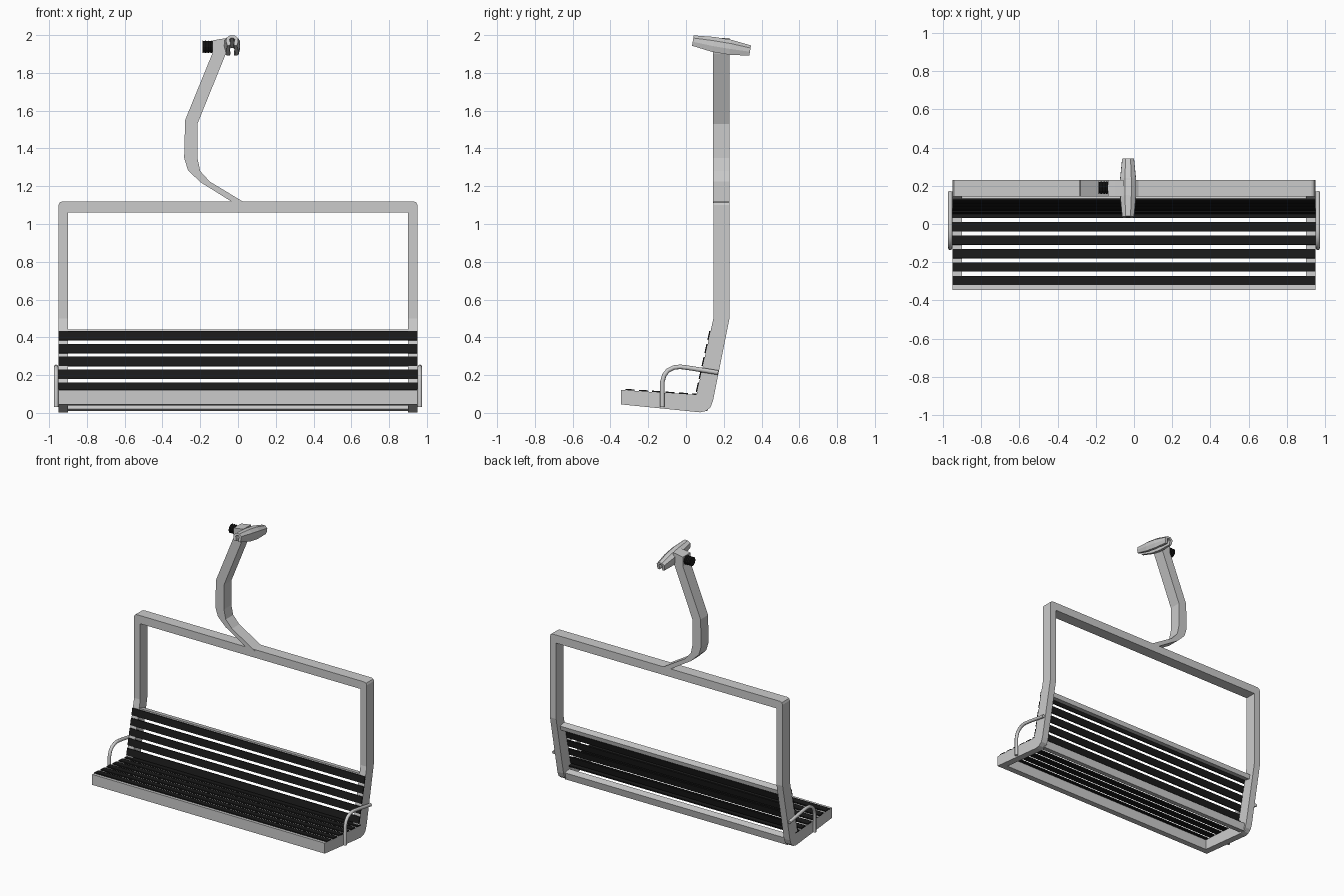
import bpy, bmesh, math
from mathutils import Vector

if "Cube" in bpy.data.objects:
    bpy.data.objects.remove(bpy.data.objects["Cube"])

black = bpy.data.materials.new("black")
black.diffuse_color = (0.01, 0.01, 0.01, 1)
black.use_nodes = True
black.node_tree.nodes["Principled BSDF"].inputs["Base Color"].default_value = black.diffuse_color


def finish(name, bm, mat=None):
    bmesh.ops.recalc_face_normals(bm, faces=bm.faces)
    me = bpy.data.meshes.new(name)
    bm.to_mesh(me)
    bm.free()
    ob = bpy.data.objects.new(name, me)
    bpy.context.collection.objects.link(ob)
    if mat:
        me.materials.append(mat)
    return ob


def loft(name, rings, mat=None):
    """Join equal-length closed rings of points and cap both ends."""
    bm = bmesh.new()
    vs = [[bm.verts.new(p) for p in r] for r in rings]
    n = len(vs[0])
    for a, b in zip(vs, vs[1:]):
        for i in range(n):
            j = (i + 1) % n
            bm.faces.new((a[i], a[j], b[j], b[i]))
    bm.faces.new(vs[0])
    bm.faces.new(vs[-1])
    return finish(name, bm, mat)


def prism_x(name, yz, x0, x1, mat=None):
    return loft(name, [[(x, y, z) for y, z in yz] for x in (x0, x1)], mat)


def prism_y(name, xz, y0, y1):
    return loft(name, [[(x, y, z) for x, z in xz] for y in (y0, y1)])


def bar(name, start, along, width, depth, half, mat=None):
    """Bar across x whose section runs along a direction, depth to its right."""
    s, d = Vector(start), Vector(along).normalized()
    n = Vector((d.y, -d.x))
    sec = [s, s + d * width, s + d * width + n * depth, s + n * depth]
    return prism_x(name, [tuple(p) for p in sec], -half, half, mat)


# L-shaped side frames and bent armrest tubes
side = [(-0.345, 0.045), (0.075, 0.003), (0.105, 0.01), (0.13, 0.03), (0.143, 0.065),
        (0.23, 0.50), (0.145, 0.50), (0.055, 0.095), (-0.345, 0.122)]
arm = [(-0.125, 0.03), (-0.125, 0.165), (-0.115, 0.20), (-0.095, 0.225), (-0.065, 0.24),
       (-0.03, 0.244), (0.03, 0.236), (0.17, 0.213)]
for s, label in ((-1, "left"), (1, "right")):
    prism_x(label + "_side_frame", side, s * 0.90, s * 0.95)
    cu = bpy.data.curves.new(label + "_armrest", 'CURVE')
    cu.dimensions = '3D'
    cu.bevel_depth = 0.012
    cu.bevel_resolution = 2
    cu.use_fill_caps = True
    sp = cu.splines.new('POLY')
    sp.points.add(len(arm) - 1)
    for p, (y, z) in zip(sp.points, arm):
        p.co = (s * 0.963, y, z, 1)
    bpy.context.collection.objects.link(bpy.data.objects.new(label + "_armrest", cu))

# upper hoop: inverted U with eased corners
o = [(0.95, 0.50), (0.95, 1.10), (0.944, 1.114), (0.93, 1.12)]
i = [(0.90, 1.06), (0.90, 0.50)]
outer = o + [(-x, z) for x, z in reversed(o)]
inner = [(-x, z) for x, z in reversed(i)] + i
prism_y("upper_hoop", outer + inner, 0.145, 0.23)

# cross rails
prism_x("front_rail", [(-0.345, 0.045), (-0.295, 0.04), (-0.295, 0.119), (-0.345, 0.122)], -0.95, 0.95)
back_dir = (0.09, 0.405)
bar("lower_back_rail", (0.065, 0.02), back_dir, 0.055, 0.05, 0.91)
bar("upper_back_rail", (0.126, 0.408), back_dir, 0.033, 0.05, 0.91)

# seat slats and backrest slats
seat_dir = (0.40, -0.027)
for k in range(6):
    y = -0.32 + 0.0705 * k
    z = 0.122 - 0.027 * (y + 0.345) / 0.40
    bar(f"seat_slat_{k + 1}", (y, z + 0.007), seat_dir, 0.048, 0.010, 0.95, black)
for k in range(5):
    z = 0.112 + 0.0683 * k
    y = 0.055 + 0.2222 * (z - 0.095)
    bar(f"back_slat_{k + 1}", (y - 0.007, z), back_dir, 0.050, 0.010, 0.95, black)

# bent hanger arm
prism_y("hanger_arm", [
    (0.04, 1.11), (-0.15, 1.225), (-0.20, 1.28), (-0.215, 1.35), (-0.215, 1.53), (-0.065, 1.90),
    (-0.055, 1.945), (-0.055, 1.985), (-0.10, 1.978), (-0.135, 1.972), (-0.135, 1.905),
    (-0.28, 1.55), (-0.285, 1.35), (-0.265, 1.285), (-0.20, 1.222), (-0.02, 1.11)], 0.143, 0.23)

# cable grip: round-topped clamp with a slot open below, tapered to both ends
R, r = 0.045, 0.02
sec = [(R * math.cos(math.radians(a)), R * math.sin(math.radians(a))) for a in range(-20, 201, 44)]
sec += [(-0.034, -0.052), (-0.014, -0.052), (-0.012, -0.022)]
sec += [(r * math.cos(math.radians(a)), r * math.sin(math.radians(a))) for a in range(220, -41, -52)]
sec += [(0.012, -0.022), (0.014, -0.052), (0.034, -0.052)]
rings = []
for y, z, sx, sz in ((0.037, 1.974, 0.75, 0.58), (0.145, 1.955, 1, 0.84),
                     (0.235, 1.94, 1, 0.84), (0.34, 1.921, 0.75, 0.58)):
    rings.append([(-0.031 + px * sx, y + 0.17 * pz * sz, z + pz * sz) for px, pz in sec])
loft("cable_grip", rings)

# ribbed spring drum beside the grip
drum = []
for k in range(9):
    rad = 0.033 if k % 2 == 0 else 0.030
    x = -0.187 + 0.0075 * k
    drum.append([(x, 0.19 + rad * math.cos(t * math.pi / 6), 1.938 + rad * math.sin(t * math.pi / 6))
                 for t in range(12)])
loft("grip_spring", drum, black)
